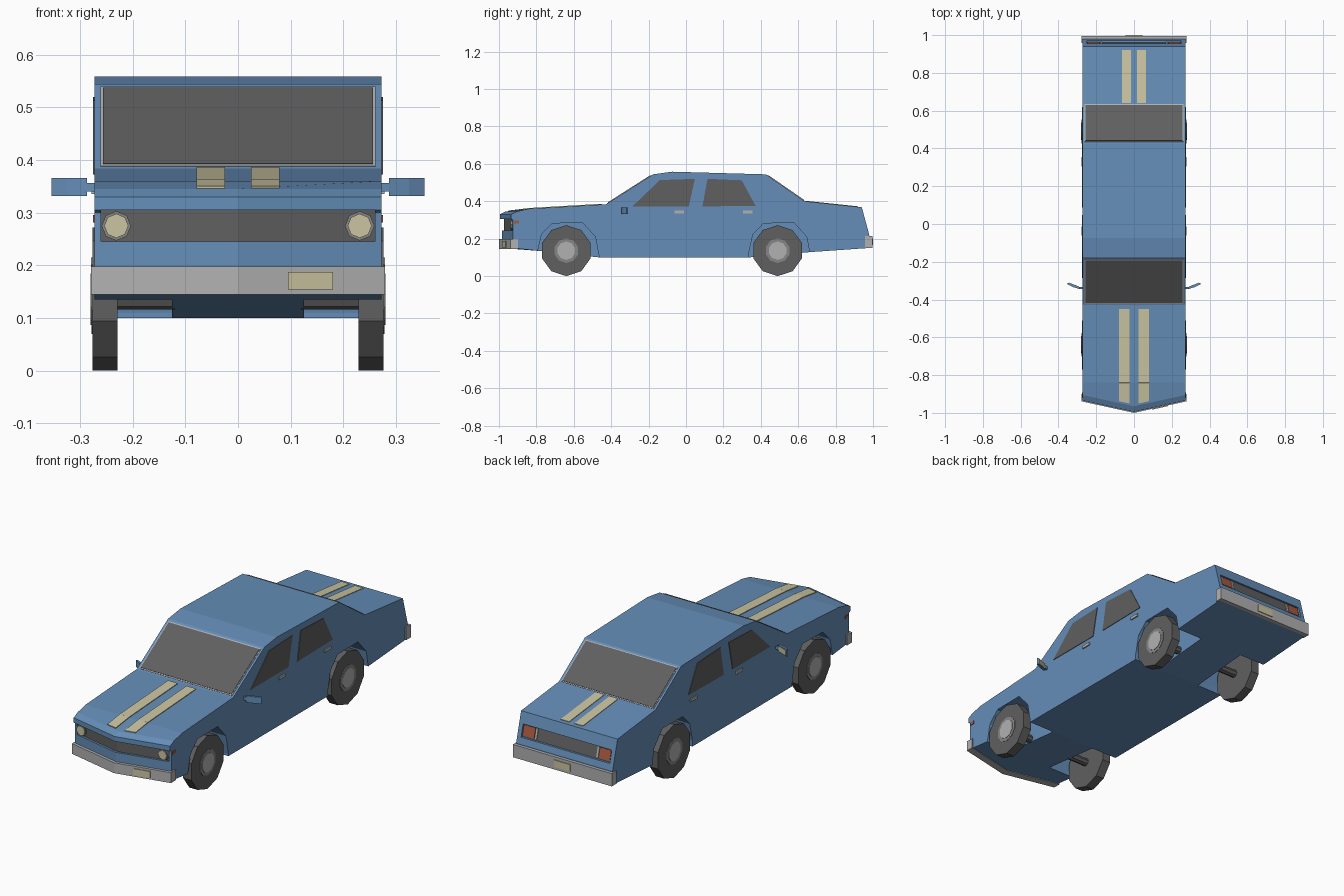
import bpy, bmesh, math

if "Cube" in bpy.data.objects:
    bpy.data.objects.remove(bpy.data.objects["Cube"])


def material(name, *rgb):
    m = bpy.data.materials.new(name)
    m.use_nodes = True
    m.diffuse_color = (*rgb, 1)
    m.node_tree.nodes["Principled BSDF"].inputs["Base Color"].default_value = (*rgb, 1)
    return m


BLUE = material("blue paint", 0.13, 0.27, 0.48)
DARK = material("charcoal", 0.115, 0.115, 0.115)
CHROME = material("light grey", 0.44, 0.44, 0.44)
RIM = material("mid grey", 0.24, 0.24, 0.24)
CREAM = material("cream", 0.6, 0.56, 0.36)
RED = material("brick red", 0.38, 0.10, 0.05)

SIDE = 0.272   # half width of the body
VEE = 0.22     # sweep of the pointed nose


def prism(name, pts, span, mat, axis="x", vee=True):
    """Extrude a 2D outline through the stations in span along an axis."""
    bm = bmesh.new()
    rings = []
    for s in span:
        ring = []
        for a, b in pts:
            if axis == "x":
                sweep = VEE * abs(s) if vee and a < -0.89 else 0
                co = (s, a + sweep, b)
            else:
                co = (a, s, b) if axis == "y" else (a, b, s)
            ring.append(bm.verts.new(co))
        rings.append(ring)
    n = len(pts)
    for r, q in zip(rings, rings[1:]):
        for i in range(n):
            j = (i + 1) % n
            bm.faces.new((r[i], r[j], q[j], q[i]))
    bm.faces.new(rings[0])
    bm.faces.new(rings[-1])
    bmesh.ops.recalc_face_normals(bm, faces=bm.faces)
    me = bpy.data.meshes.new(name)
    bm.to_mesh(me)
    bm.free()
    me.materials.append(mat)
    ob = bpy.data.objects.new(name, me)
    bpy.context.collection.objects.link(ob)
    return ob


def rect(a0, a1, b0, b1):
    return [(a0, b0), (a1, b0), (a1, b1), (a0, b1)]


def ngon(a, b, r, n, turn=0.0):
    return [(a + r * math.sin(turn + math.tau * i / n),
             b + r * math.cos(turn + math.tau * i / n)) for i in range(n)]


def plate(name, p, q, span, mat, t):
    """Thin sheet lying on the slope from p to q in the side outline."""
    dy, dz = q[0] - p[0], q[1] - p[1]
    d = math.hypot(dy, dz)
    ny, nz = -dz / d * t, dy / d * t
    return prism(name, [p, q, (q[0] + ny, q[1] + nz), (p[0] + ny, p[1] + nz)], span, mat)


def along(p, q, f):
    return (p[0] + (q[0] - p[0]) * f, p[1] + (q[1] - p[1]) * f)


def carve(target, cutter):
    mod = target.modifiers.new("cut", "BOOLEAN")
    mod.operation = "DIFFERENCE"
    mod.solver = "EXACT"
    mod.object = cutter
    bpy.context.view_layer.objects.active = target
    bpy.ops.object.modifier_apply(modifier=mod.name)
    bpy.data.objects.remove(cutter)


# Body shell
SCREEN = ((-0.427, 0.384), (-0.176, 0.544))
BACK = ((0.427, 0.544), (0.635, 0.4))
outline = [(-0.985, 0.15), (-0.985, 0.3), (-0.995, 0.305), (-0.995, 0.33), (-0.965, 0.345),
           (-0.84, 0.36), *SCREEN, (-0.075, 0.558), *BACK, (0.94, 0.368),
           (0.98, 0.22), (0.975, 0.15), (0.66, 0.128), (0.34, 0.1), (-0.465, 0.1), (-0.79, 0.135)]
body = prism("body", outline, (-SIDE, 0, SIDE), BLUE)

# Wheel wells, grille recess and tail recess
AXLES = (-0.64, 0.49)
arch = [(-0.155, 0), (-0.153, 0.13), (-0.132, 0.224), (-0.075, 0.282),
        (0.088, 0.284), (0.155, 0.21), (0.174, 0.11), (0.174, 0)]
for y in AXLES:
    for s in (-1, 1):
        carve(body, prism("well_cutter", [(y + a, b) for a, b in arch],
                          (s * 0.125, s * 0.4), BLUE))
carve(body, prism("grille_cutter", rect(-1.2, -0.97, 0.245, 0.305), (-0.26, 0, 0.26), BLUE))
TAIL = ((0.944, 0.312), (0.960, 0.25))
carve(body, prism("tail_cutter", [*TAIL, (1.2, 0.25), (1.2, 0.312)], (-0.25, 0.25), BLUE))

# Grille and headlights
plate("grille", (-0.97, 0.245), (-0.97, 0.305), (-0.26, 0, 0.26), DARK, 0.004)
for s, side in ((-1, "right"), (1, "left")):
    x = s * 0.231
    prism(side + "_headlight_rim", ngon(x, 0.275, 0.028, 8), (-0.91, -0.935), RIM, "y")
    prism(side + "_headlight", ngon(x, 0.275, 0.023, 8), (-0.91, -0.938), CREAM, "y")

# Tail panel and lights
plate("tail_panel", *TAIL, (-0.25, 0.25), DARK, 0.002)
for s, side in ((-1, "right"), (1, "left")):
    top, low = along(*TAIL, 0.1), along(*TAIL, 0.9)
    plate(side + "_tail_light", top, low, (s * 0.182, s * 0.245), RED, 0.006)
    plate(side + "_reverse_light", top, low, (s * 0.168, s * 0.179), CHROME, 0.006)

# Bumpers and number plates
prism("front_bumper", rect(-1.0, -0.96, 0.145, 0.198), (-0.279, 0, 0.279), CHROME)
prism("front_number_plate", rect(-1.004, -0.998, 0.154, 0.187), (0.095, 0.18), CREAM)
prism("rear_bumper", rect(0.957, 0.996, 0.15, 0.215), (-0.279, 0.279), CHROME)
prism("rear_number_plate", rect(0.99, 1.0, 0.165, 0.2), (-0.045, 0.045), CREAM)

# Windscreen and rear window with light trim
for name, slope, f0, f1 in (("windscreen", SCREEN, 0.04, 0.94), ("rear_window", BACK, 0.06, 0.97)):
    plate(name + "_trim", along(*slope, f0 - 0.02), along(*slope, f1 + 0.02),
          (-0.261, 0.261), CHROME, 0.002)
    plate(name, along(*slope, f0), along(*slope, f1), (-0.256, 0.256), DARK, 0.004)

# Painted stripes
for s in (-1, 1):
    bonnet = (s * 0.025, s * 0.079)
    plate("bonnet_stripe_front", (-0.955, 0.3462), (-0.84, 0.36), bonnet, CREAM, 0.004)
    plate("bonnet_stripe", (-0.84, 0.36), (-0.45, 0.3827), bonnet, CREAM, 0.004)
    plate("boot_stripe", (0.64, 0.3995), (0.92, 0.37), (s * 0.015, s * 0.063), CREAM, 0.003)

# Parts on both sides
front_glass = [(-0.287, 0.372), (-0.14, 0.513), (0.047, 0.52), (0.015, 0.372)]
rear_glass = [(0.088, 0.372), (0.115, 0.52), (0.298, 0.512), (0.372, 0.376)]
for s, side in ((-1, "right"), (1, "left")):
    skin = (s * (SIDE - 0.004), s * (SIDE + 0.003))
    prism(side + "_front_window", front_glass, skin, DARK)
    prism(side + "_rear_window", rear_glass, skin, DARK)
    prism(side + "_side_marker", rect(-0.92, -0.892, 0.281, 0.296), skin, RED, vee=False)
    for y in (-0.062, 0.305):
        prism(side + "_door_handle", rect(y, y + 0.05, 0.335, 0.35),
              (s * (SIDE - 0.004), s * (SIDE + 0.006)), CHROME)

    # Door mirror: arm, housing and reflector
    arm = [(0.265, -0.345), (0.292, -0.342), (0.292, -0.332), (0.265, -0.335)]
    shell = [(0.287, -0.345), (0.325, -0.333), (0.354, -0.318), (0.35, -0.311), (0.287, -0.335)]
    glass = [(0.292, -0.334), (0.346, -0.313), (0.345, -0.31), (0.291, -0.331)]
    for part, pts, z0, z1, mat in (("arm", arm, 0.34, 0.356, BLUE),
                                   ("shell", shell, 0.332, 0.366, BLUE),
                                   ("glass", glass, 0.336, 0.362, CREAM)):
        prism(side + "_mirror_" + part, [(s * a, b) for a, b in pts], (z0, z1), mat, "z")

    # Wheels
    for y, end in zip(AXLES, ("front", "rear")):
        name = f"{side}_{end}_"
        prism(name + "tyre", ngon(y, 0.136, 0.136, 10), (s * 0.229, s * 0.276), DARK)
        prism(name + "rim", ngon(y, 0.136, 0.066, 10), (s * 0.25, s * 0.278), RIM)
        prism(name + "hub", ngon(y, 0.136, 0.049, 10), (s * 0.25, s * 0.28), CHROME)
        prism(name + "axle", ngon(y, 0.136, 0.02, 8), (s * 0.12, s * 0.235), DARK)
